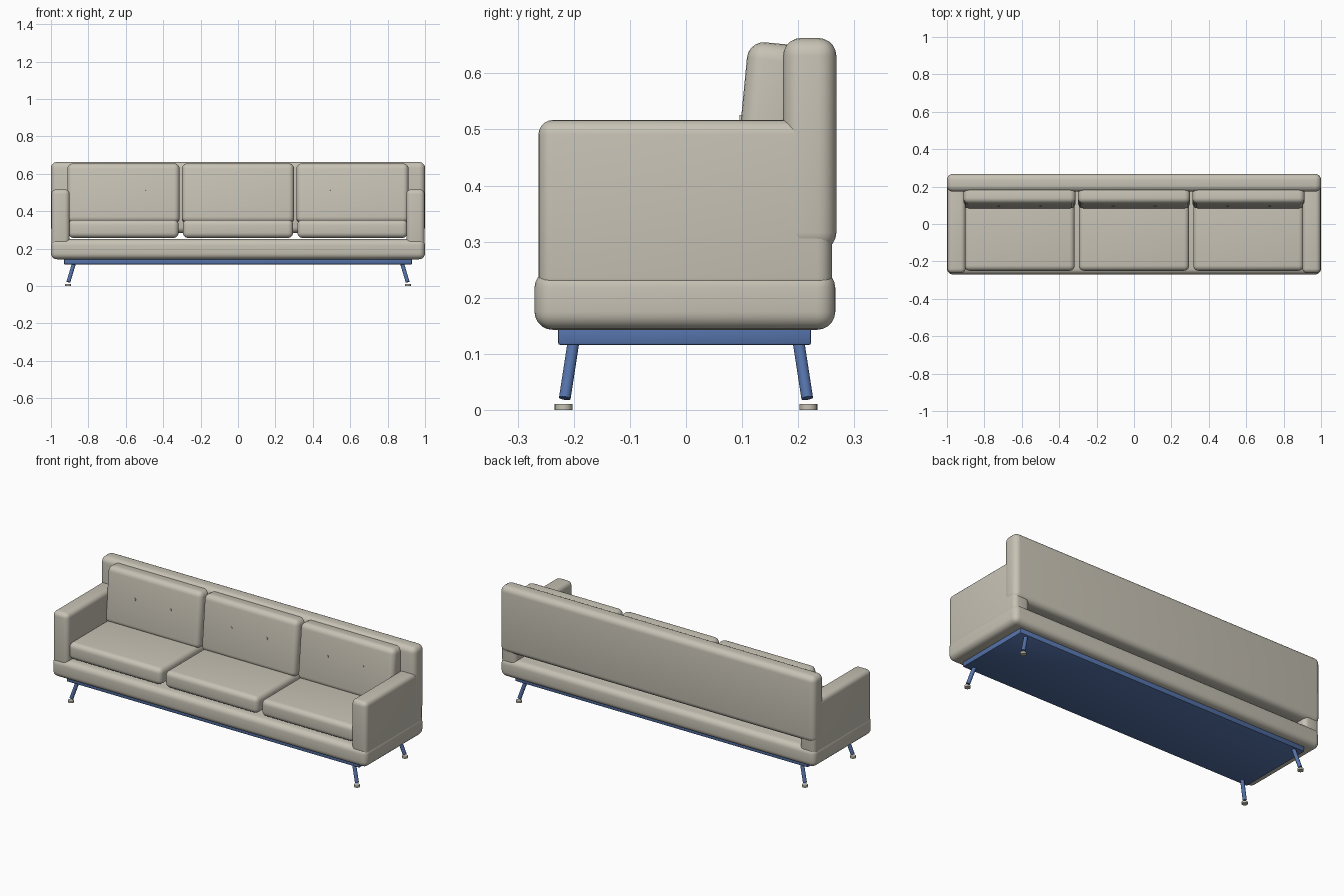
import bpy, math
from mathutils import Vector, Matrix

if "Cube" in bpy.data.objects:
    bpy.data.objects.remove(bpy.data.objects["Cube"])


def material(name, rgb):
    m = bpy.data.materials.new(name)
    m.diffuse_color = (*rgb, 1)
    m.use_nodes = True
    m.node_tree.nodes["Principled BSDF"].inputs["Base Color"].default_value = m.diffuse_color
    return m


fabric = material("beige fabric", (0.57, 0.54, 0.46))
metal = material("blue metal", (0.09, 0.17, 0.40))


def finish(name, mat):
    ob = bpy.context.object
    ob.name = name
    ob.data.materials.append(mat)
    bpy.ops.object.shade_smooth_by_angle(angle=math.radians(40))
    return ob


def soft_box(name, lo, hi, radius, mat, tilt=0, segments=5):
    """Rounded box between two corners, optionally tilted about x."""
    lo, hi = Vector(lo), Vector(hi)
    bpy.ops.mesh.primitive_cube_add(size=1)
    ob = bpy.context.object
    ob.data.transform(Matrix.Diagonal((*(hi - lo), 1)))
    ob.location = (lo + hi) / 2
    ob.rotation_euler.x = tilt
    bev = ob.modifiers.new("round", 'BEVEL')
    bev.width, bev.segments, bev.limit_method = radius, segments, 'NONE'
    bpy.ops.object.modifier_apply(modifier="round")
    return finish(name, mat)


def rod(name, a, b, radius, mat, sides=20):
    """Cylinder running from point a to point b."""
    a, b = Vector(a), Vector(b)
    bpy.ops.mesh.primitive_cylinder_add(vertices=sides, radius=radius, depth=(b - a).length,
                                        location=(a + b) / 2)
    bpy.context.object.rotation_euler = (b - a).to_track_quat('Z', 'Y').to_euler()
    return finish(name, mat)


# Upholstered body
soft_box("base", (-1, -0.27, 0.143), (1, 0.266, 0.25), 0.032, fabric)
soft_box("backrest", (-1, 0.173, 0.284), (1, 0.268, 0.663), 0.032, fabric)
for s, side in ((-1, "left"), (1, "right")):
    x0, x1 = sorted((s * 0.9, s * 0.998))
    soft_box(side + "_arm", (x0, -0.263, 0.21), (x1, 0.26, 0.517), 0.026, fabric)

# Seat cushions, back cushions and their buttons
tilt = math.radians(-5.5)
for i, cx in enumerate((-0.612, 0, 0.612)):
    soft_box(f"seat_cushion_{i}", (cx - 0.295, -0.25, 0.257), (cx + 0.295, 0.18, 0.354), 0.028, fabric)
    back = soft_box(f"back_cushion_{i}", (cx - 0.3, 0.096, 0.335), (cx + 0.3, 0.196, 0.654),
                    0.03, fabric, tilt)
    place = Matrix.Translation(back.location) @ Matrix.Rotation(tilt, 4, 'X')
    for dx in (-0.113, 0.113):
        rod(f"button_{i}", place @ Vector((dx, -0.045, 0.018)), place @ Vector((dx, -0.053, 0.018)),
            0.008, fabric, 16)

# Metal frame with splayed legs and foot pads
soft_box("frame", (-0.93, -0.228, 0.116), (0.93, 0.223, 0.15), 0.004, metal, segments=2)
for sx in (-1, 1):
    for sy in (-1, 1):
        rod("leg", (sx * 0.876, sy * 0.2, 0.125), (sx * 0.907, sy * 0.216, 0.021), 0.0105, metal)
        rod("foot_pad", (sx * 0.908, sy * 0.218, 0), (sx * 0.908, sy * 0.218, 0.011), 0.016, fabric)
